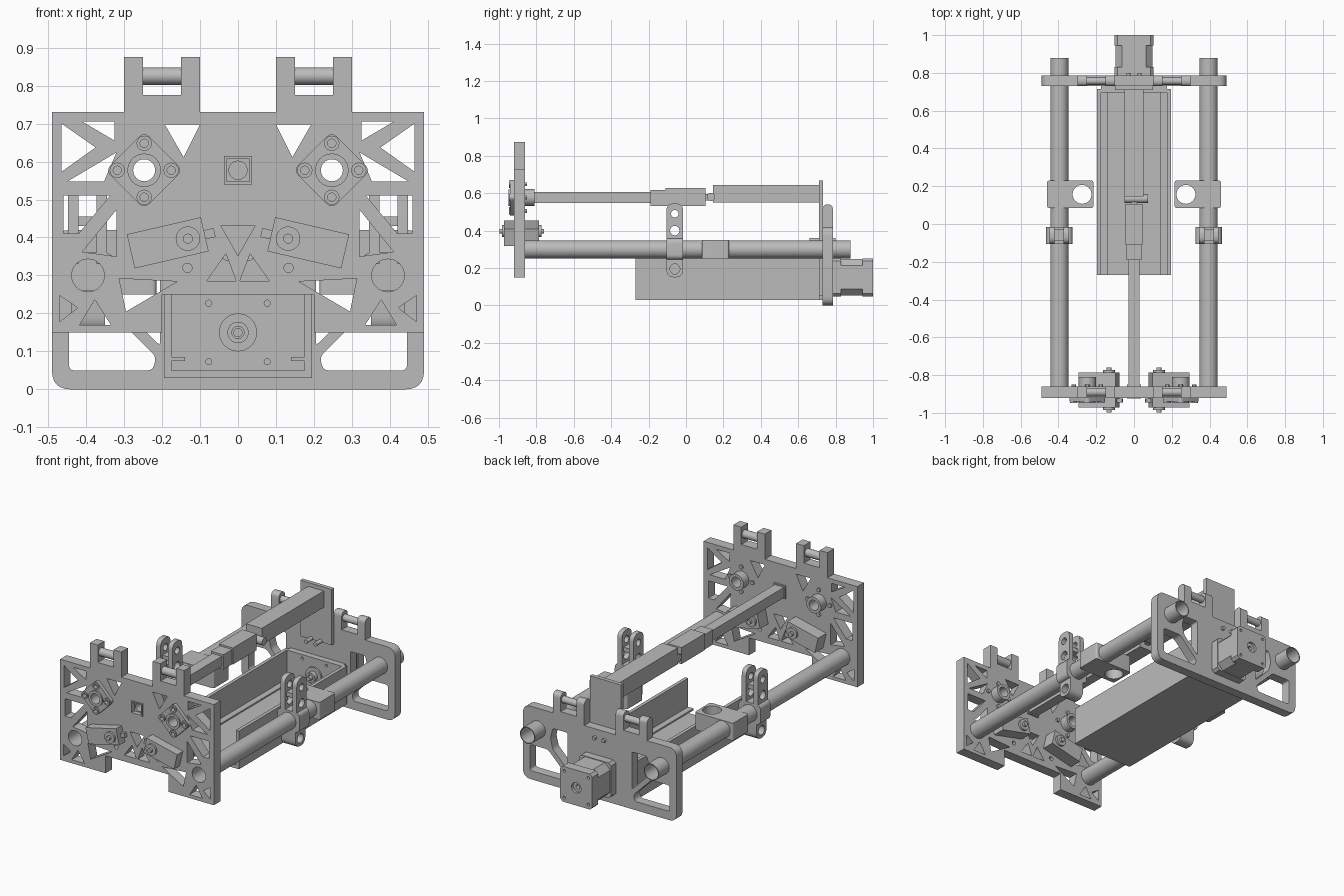
import bpy, bmesh
from math import sin, cos, pi, radians
from mathutils import Matrix, Vector

if "Cube" in bpy.data.objects:
    bpy.data.objects.remove(bpy.data.objects["Cube"], do_unlink=True)

grey = bpy.data.materials.new("plain_grey")
grey.use_nodes = True
grey.diffuse_color = (0.5, 0.5, 0.5, 1)
grey.node_tree.nodes["Principled BSDF"].inputs["Base Color"].default_value = (0.5, 0.5, 0.5, 1)

# Local (u, v, w) to world: profiles are drawn in xz, yz or xy and extruded along the named axis
FRAMES = {
    "x": Matrix(((0, 0, 1), (1, 0, 0), (0, 1, 0))),
    "y": Matrix(((1, 0, 0), (0, 0, -1), (0, 1, 0))),
    "z": Matrix.Identity(3),
}
parts = []


def prism(name, axis, a, b, *loops):
    """Extrude an outline, with the further loops as holes, from a to b along an axis."""
    curve = bpy.data.curves.new(name, "CURVE")
    curve.dimensions, curve.fill_mode = "2D", "BOTH"
    curve.extrude = (b - a) / 2
    for loop in loops:
        spline = curve.splines.new("POLY")
        spline.points.add(len(loop) - 1)
        for point, (u, v) in zip(spline.points, loop):
            point.co = (u, v, 0, 1)
        spline.use_cyclic_u = True
    temp = bpy.data.objects.new(name + "_curve", curve)
    bpy.context.scene.collection.objects.link(temp)
    graph = bpy.context.evaluated_depsgraph_get()
    mesh = bpy.data.meshes.new_from_object(temp.evaluated_get(graph))
    bpy.data.objects.remove(temp, do_unlink=True)
    bpy.data.curves.remove(curve)
    mesh.name = name
    mesh.transform(FRAMES[axis].to_4x4())
    shift = Vector([(a + b) / 2 if c == axis else 0 for c in "xyz"])
    mesh.transform(Matrix.Translation(shift))
    bm = bmesh.new()
    bm.from_mesh(mesh)
    bmesh.ops.remove_doubles(bm, verts=bm.verts, dist=1e-5)
    bmesh.ops.recalc_face_normals(bm, faces=bm.faces)
    bm.to_mesh(mesh)
    bm.free()
    mesh.materials.clear()
    mesh.materials.append(grey)
    obj = bpy.data.objects.new(name, mesh)
    bpy.context.scene.collection.objects.link(obj)
    parts.append(obj)
    return obj


def circle(u, v, r, n=32):
    return [(u + r * cos(2 * pi * i / n), v + r * sin(2 * pi * i / n)) for i in range(n)]


def rect(u0, u1, v0, v1):
    return [(u0, v0), (u1, v0), (u1, v1), (u0, v1)]


def turned(loop, u, v, degrees):
    c, s = cos(radians(degrees)), sin(radians(degrees))
    return [(u + p * c - q * s, v + p * s + q * c) for p, q in loop]


def rounded(loop, r, test=lambda p: True):
    """Round the corners that pass the test."""
    out = []
    for i, p in enumerate(loop):
        p = Vector(p)
        if not test(p):
            out.append(tuple(p))
            continue
        ends = [p + (Vector(loop[j % len(loop)]) - p).normalized() * r for j in (i - 1, i + 1)]
        for k in range(7):
            t = k / 6
            out.append(tuple(ends[0] * (1 - t) ** 2 + p * 2 * t * (1 - t) + ends[1] * t * t))
    return out


def flip(loop, s):
    return [(s * u, v) for u, v in loop]


def both(loops):
    return [flip(loop, s) for loop in loops for s in (1, -1)]


def mirrored(half):
    return half + flip(half, -1)[::-1]


def box(name, x0, x1, y0, y1, z0, z1):
    return prism(name, "z", z0, z1, rect(x0, x1, y0, y1))


ROD_X, ROD_Z = 0.395, 0.3
BEAR_X, BEAR_Z = 0.247, 0.577
FRONT, FRONT_IN = -0.92, -0.86
BACK_IN, BACK = 0.73, 0.785

# Front plate with hinge towers and truss openings
outline = mirrored([(.2, .25), (.2, .15), (.49, .15), (.49, .73), (.3, .73), (.3, .875),
                    (.25, .875), (.25, .775), (.15, .775), (.15, .875), (.1, .875), (.1, .73)])
truss = [
    [(.41, .705), (.325, .705), (.325, .655)],
    [(.465, .7), (.465, .573), (.375, .637)],
    [(.32, .624), (.45, .547), (.353, .547)],
    [(.46, .51), (.46, .41), (.42, .41), (.337, .51)],
    [(.32, .473), (.41, .362), (.32, .35)],
    [(.417, .17), (.377, .236), (.335, .17)],
    [(.47, .247), (.47, .178), (.422, .215)],
    [(.313, .292), (.16, .284), (.295, .205)],
    [(.193, .698), (.1, .698), (.143, .611)],
    [(.032, .357), (.082, .286), (.005, .286)],
    circle(.133, .32, .012), circle(ROD_X, ROD_Z, .043), circle(BEAR_X, BEAR_Z, .029),
]
prism("front_plate", "y", FRONT, FRONT_IN, outline, *both(truss),
      [(-.045, .431), (.045, .431), (0, .352)], rect(-.035, .035, .542, .612))

# Back plate with rounded windows
half = [(.49, 0), (.49, .42), (.1, .42), (.1, .4)]
windows = [
    rounded([(.445, .05), (.225, .05), (.215, .085), (.33, .2), (.445, .2)], .015),
    rounded([(.205, .115), (.205, .33), (.3, .33), (.315, .27), (.3, .21)], .012),
    circle(ROD_X, ROD_Z, .043),
]
prism("back_plate", "y", BACK_IN, BACK,
      rounded(mirrored(half), .05, lambda p: abs(p.x) > .48), *both(windows))

for side, s in (("left", 1), ("right", -1)):
    def span(a, b):
        return sorted((s * a, s * b))

    # Hinges
    prism(side + "_front_hinge_pin", "x", *span(.15, .25), circle(-.89, .825, .023))
    prism(side + "_back_hinge_pin", "x", *span(.15, .25), circle(.757, .5, .02))
    lug = rounded(rect(BACK_IN, BACK, .4, .54), .027, lambda p: p.y > .5)
    for word, a in (("inner", .1), ("outer", .25)):
        prism(f"{side}_back_hinge_{word}_lug", "x", *span(a, a + .05), lug)
    box(side + "_back_hinge_base", *span(.15, .25), BACK_IN, BACK, .41, .44)

    # Hollow guide rod
    x = s * ROD_X
    prism(side + "_rod", "y", FRONT_IN, .88, circle(x, ROD_Z, .048), circle(x, ROD_Z, .043))

    # Rod clamp with a vertical socket
    prism(side + "_clamp", "z", .25, .35, rounded(rect(*span(.215, .46), .085, .23), .012),
          circle(s * .275, .157, .05))

    # Fork sliding on the rod
    prism(side + "_fork_collar", "y", -.105, -.015,
          rounded(rect(x - .07, x + .07, .245, .36), .03), circle(x, ROD_Z, .045))
    arm = rounded(rect(-.105, -.015, .33, .545), .04, lambda p: p.y > .5)
    for word, a in (("inner", .345), ("outer", .42)):
        prism(f"{side}_fork_{word}_arm", "x", *span(a, a + .028), arm,
              circle(-.06, .4, .025), circle(-.06, .49, .02))
    box(side + "_fork_bridge", *span(.37, .42), -.09, -.03, .43, .455)
    prism(side + "_fork_foot", "x", *span(.35, .44),
          rounded([(-.105, .26), (-.105, .15), (-.015, .15), (-.015, .26)], .044,
                  lambda p: p.y < .2), circle(-.06, .195, .027))

    # Diamond bearing flange and hub
    bx = s * BEAR_X
    bolts = [(bx + .071 * cos(i * pi / 2), BEAR_Z + .071 * sin(i * pi / 2)) for i in range(4)]
    diamond = rounded(turned(rect(-.072, .072, -.072, .072), bx, BEAR_Z, 45), .02)
    bore = circle(bx, BEAR_Z, .029)
    prism(side + "_bearing_flange", "y", -.94, FRONT, diamond, bore,
          *[circle(u, v, .011, 16) for u, v in bolts])
    for i, (u, v) in enumerate(bolts):
        prism(f"{side}_flange_washer_{i}", "y", -.947, -.94, circle(u, v, .02, 24),
              circle(u, v, .011, 16))
        prism(f"{side}_flange_nut_{i}", "y", FRONT_IN, -.85, circle(u, v, .012, 6))
    prism(side + "_bearing_hub", "y", FRONT_IN, -.81, circle(bx, BEAR_Z, .046), bore)
    prism(side + "_bearing_ring", "y", -.948, -.94, circle(bx, BEAR_Z, .044), bore)

    # Tilted servos on both faces of the plate
    body = turned(rect(-.1, .1, -.046, .046), s * .185, .386, -13 * s)
    tab = turned(rect(-.014, .014, -.012, .012), s * .075, .41, -13 * s)
    for word, a, b, d in (("front", -.972, FRONT, -1), ("rear", FRONT_IN, -.785, 1)):
        tip = a if d < 0 else b
        hub, mid = sorted((tip, tip + d * .012)), sorted((tip, tip + d * .026))
        prism(f"{side}_{word}_servo", "y", a, b, body)
        prism(f"{side}_{word}_servo_hub", "y", *hub, circle(s * .132, .397, .032))
        prism(f"{side}_{word}_servo_axle", "y", *mid, circle(s * .132, .397, .013, 20))
    prism(side + "_servo_tab", "y", -.945, -.925, tab)

    # Tray wall and rail
    box(side + "_tray_wall", *span(.175, .195), -.27, .715, .03, .25)
    box(side + "_tray_rail", *span(.14, .175), -.27, .7, .075, .085)

    # Screws under the stop plate
    prism(side + "_stop_screw", "y", .66, .8, circle(s * .03, .35, .011, 16))

# Tray floor and end wall
box("tray_floor", -.175, .175, -.27, .715, .03, .05)
bolt_holes = [circle(u, v, .008, 16) for u in (-.077, .077) for v in (.073, .227)]
prism("tray_end_wall", "y", .695, .73, rect(-.175, .175, .05, .25), *bolt_holes)
box("motor_mount", -.11, .11, .715, .735, .03, .25)

# Stepper motor
def octagon(r, c):
    return [(u, v + .15) for u, v in ((r, c - r), (r, r - c), (r - c, r), (c - r, r),
                                      (-r, r - c), (-r, c - r), (c - r, -r), (r - c, -r))]


prism("motor_front_cap", "y", BACK, .83, octagon(.102, .015))
prism("motor_core", "y", .83, .945, octagon(.098, .035))
prism("motor_rear_cap", "y", .945, 1, octagon(.102, .015), circle(0, .15, .03), *bolt_holes)
prism("motor_rear_bearing", "y", .95, .985, circle(0, .15, .03), circle(0, .15, .012, 20))
prism("motor_boss", "y", .685, .7, circle(0, .15, .05))
prism("motor_pulley", "y", .66, .69, circle(0, .15, .028), circle(0, .15, .016, 20))
prism("motor_shaft", "y", .64, .7, circle(0, .15, .012, 20))

# Sliding beam, carriage and housing
prism("beam_bezel", "y", -.925, -.85, rect(-.037, .037, .54, .614), rect(-.03, .03, .547, .607))
prism("slide_beam", "y", -.9, -.19, rect(-.03, .03, .547, .607), circle(0, .577, .024))
box("carriage_front", -.04, .04, -.19, -.11, .533, .618)
box("carriage", -.045, .045, -.11, .105, .533, .628)
box("carriage_link", -.015, .015, .1, .15, .56, .595)
prism("carriage_pin", "x", -.05, .075, circle(.133, .58, .022, 24))
box("beam_housing", -.05, .05, .145, .715, .55, .645)
box("stop_plate", -.1, .1, .71, .733, .345, .667)

# Smooth the round surfaces and keep the edges crisp
bpy.ops.object.select_all(action="DESELECT")
for obj in parts:
    obj.select_set(True)
bpy.context.view_layer.objects.active = parts[0]
bpy.ops.object.shade_smooth_by_angle(angle=radians(30))
